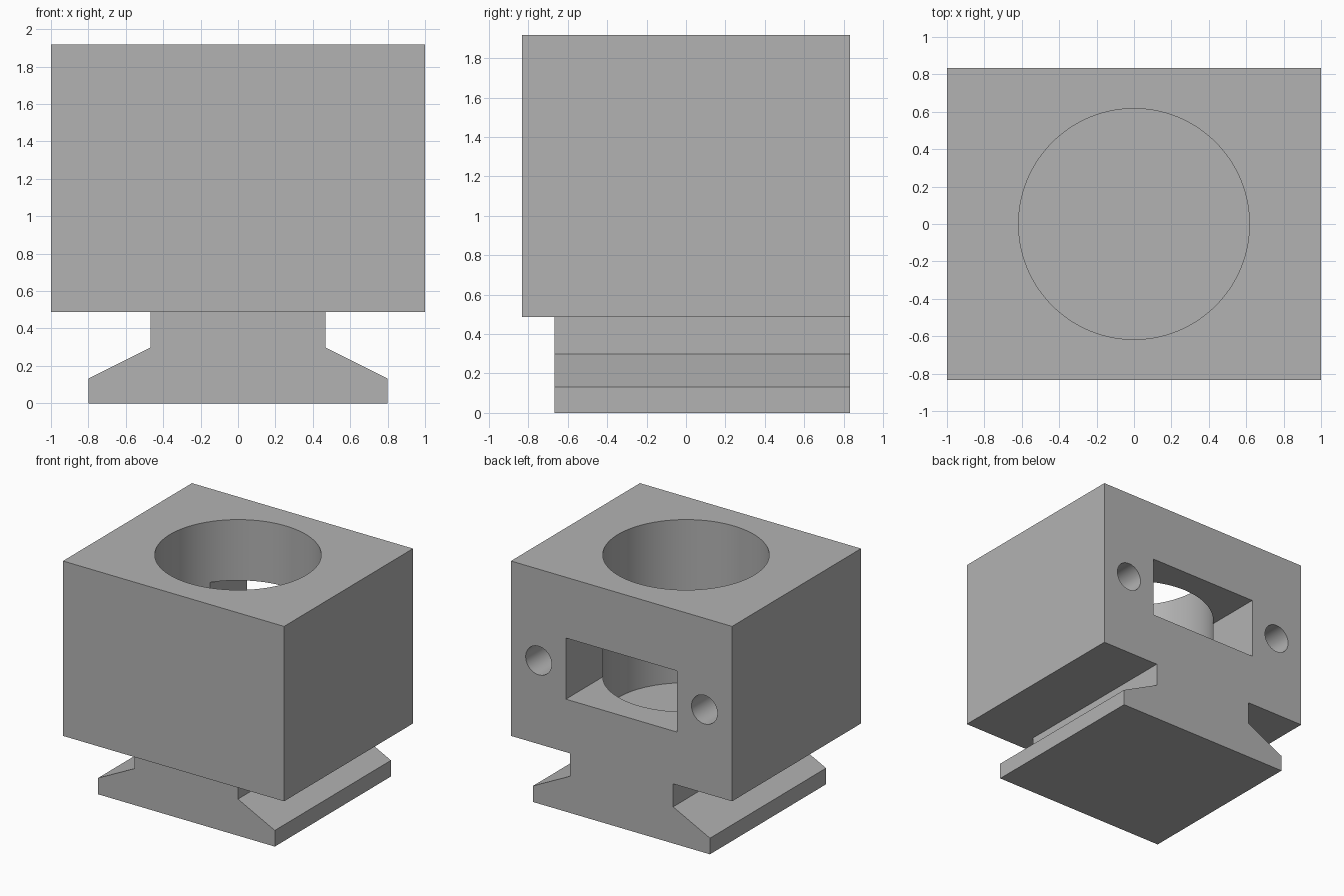
import bpy
import bmesh
from math import radians
from mathutils import Matrix, Vector

if "Cube" in bpy.data.objects:
    bpy.data.objects.remove(bpy.data.objects["Cube"], do_unlink=True)

# Main dimensions
FRONT, BACK = -0.833, 0.833
TOP, SHOULDER = 1.917, 0.487
SLOT_Z = 1.17

grey = bpy.data.materials.new("plain grey")
grey.use_nodes = True
grey.diffuse_color = (0.45, 0.45, 0.45, 1)
grey.node_tree.nodes["Principled BSDF"].inputs["Base Color"].default_value = grey.diffuse_color


def make_object(name, bm):
    bmesh.ops.recalc_face_normals(bm, faces=bm.faces)
    mesh = bpy.data.meshes.new(name)
    bm.to_mesh(mesh)
    bm.free()
    mesh.materials.append(grey)
    obj = bpy.data.objects.new(name, mesh)
    bpy.context.collection.objects.link(obj)
    return obj


def extruded_profile(name, half_profile, y0, y1):
    """Mirror a half outline in x and extrude it along y."""
    outline = half_profile + [(-x, z) for x, z in reversed(half_profile)]
    bm = bmesh.new()
    face = bm.faces.new([bm.verts.new((x, y0, z)) for x, z in outline])
    new = bmesh.ops.extrude_face_region(bm, geom=[face])["geom"]
    verts = [v for v in new if isinstance(v, bmesh.types.BMVert)]
    bmesh.ops.translate(bm, verts=verts, vec=(0, y1 - y0, 0))
    return make_object(name, bm)


def cylinder(name, radius, depth, centre, along_y=False, sides=96):
    bm = bmesh.new()
    matrix = Matrix.Translation(Vector(centre))
    if along_y:
        matrix = matrix @ Matrix.Rotation(radians(90), 4, "X")
    bmesh.ops.create_cone(bm, cap_ends=True, segments=sides, radius1=radius,
                          radius2=radius, depth=depth, matrix=matrix)
    return make_object(name, bm)


def box(name, low, high):
    low, high = Vector(low), Vector(high)
    bm = bmesh.new()
    matrix = Matrix.Translation((low + high) / 2) @ Matrix.Diagonal((high - low).to_4d())
    matrix[3][3] = 1
    bmesh.ops.create_cube(bm, size=1, matrix=matrix)
    return make_object(name, bm)


# Block with a dovetail foot, as one continuous outline
block = extruded_profile("dovetail_block", [
    (0.8, 0), (0.8, 0.132), (0.467, 0.299), (0.467, SHOULDER),
    (1, SHOULDER), (1, TOP)], FRONT, BACK)

# Cutters: foot setback, blind bore, rear window and two rear screw holes
bore_floor = 0.583
cutters = [
    box("foot_setback_cutter", (-0.9, FRONT - 0.2, -0.2), (0.9, -0.667, SHOULDER)),
    cylinder("bore_cutter", 0.617, 2, (0, 0, bore_floor + 1), sides=128),
    box("window_cutter", (-0.503, 0, SLOT_Z - 0.25), (0.503, BACK + 0.2, SLOT_Z + 0.25)),
]
for side, x in (("left", 0.75), ("right", -0.75)):
    cutters.append(cylinder(side + "_screw_hole_cutter", 0.117, 1.334,
                            (x, BACK, SLOT_Z), along_y=True, sides=64))

bpy.context.view_layer.objects.active = block
block.select_set(True)
for cutter in cutters:
    cutter.hide_render = True
    mod = block.modifiers.new(cutter.name, "BOOLEAN")
    mod.operation = "DIFFERENCE"
    mod.solver = "EXACT"
    mod.object = cutter
    bpy.ops.object.modifier_apply(modifier=mod.name)
    bpy.data.objects.remove(cutter, do_unlink=True)

# Smooth the round walls, keep every corner crisp
bpy.ops.object.shade_smooth_by_angle(angle=radians(25))
